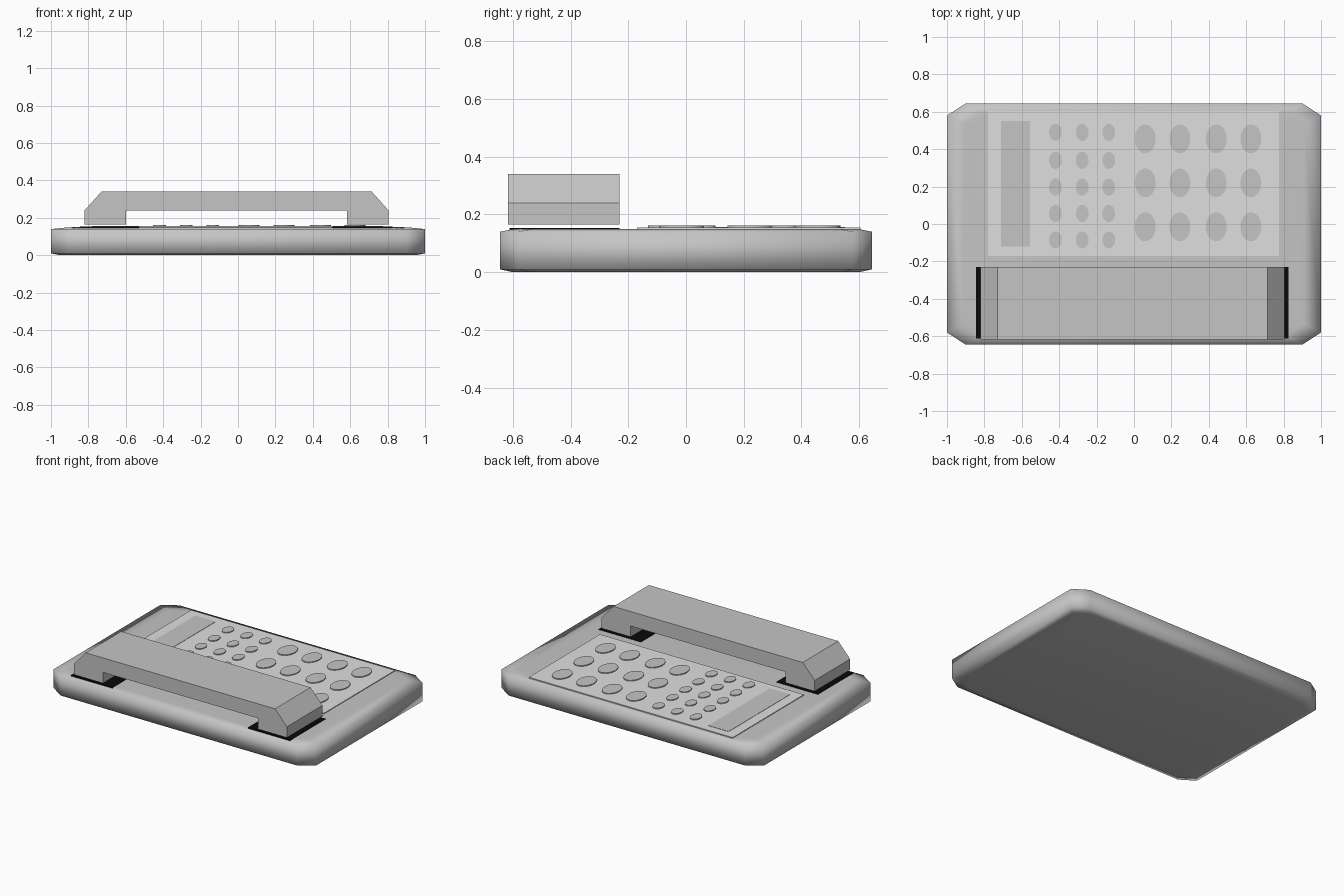
import bpy, bmesh, math

if "Cube" in bpy.data.objects:
    bpy.data.objects.remove(bpy.data.objects["Cube"])


def material(name, value):
    m = bpy.data.materials.new(name)
    m.diffuse_color = (value, value, value, 1)
    m.use_nodes = True
    m.node_tree.nodes["Principled BSDF"].inputs["Base Color"].default_value = m.diffuse_color
    return m


GREY = material("mid grey", 0.56)
LIGHT = material("light grey", 0.74)
BLACK = material("black", 0.003)


def finish(bm, name, mat):
    bmesh.ops.recalc_face_normals(bm, faces=bm.faces)
    me = bpy.data.meshes.new(name)
    bm.to_mesh(me)
    bm.free()
    me.materials.append(mat)
    ob = bpy.data.objects.new(name, me)
    bpy.context.collection.objects.link(ob)
    return ob


def smooth(ob, degrees):
    bpy.ops.object.select_all(action='DESELECT')
    ob.select_set(True)
    bpy.context.view_layer.objects.active = ob
    bpy.ops.object.shade_smooth_by_angle(angle=math.radians(degrees))


def loft(name, loops, mat):
    """Skin a stack of equal point loops and cap both ends."""
    bm = bmesh.new()
    rings = [[bm.verts.new(p) for p in loop] for loop in loops]
    n = len(rings[0])
    for a, b in zip(rings, rings[1:]):
        for i in range(n):
            j = (i + 1) % n
            bm.faces.new((a[i], a[j], b[j], b[i]))
    bm.faces.new(rings[0][::-1])
    bm.faces.new(rings[-1])
    return finish(bm, name, mat)


def box(name, x0, x1, y0, y1, z0, z1, mat):
    rect = [(x0, y0), (x1, y0), (x1, y1), (x0, y1)]
    return loft(name, [[(x, y, z) for x, y in rect] for z in (z0, z1)], mat)


def button(name, x, y, rx, ry, z0, z1, sides=24):
    pts = [(x + rx * math.cos(2 * math.pi * i / sides),
            y + ry * math.sin(2 * math.pi * i / sides)) for i in range(sides)]
    ob = loft(name, [[(px, py, z) for px, py in pts] for z in (z0, z1)], GREY)
    smooth(ob, 40)


def octagon(hx, hy, z, cx=0.1, cy=0.065):
    return [(hx, -hy + cy, z), (hx, hy - cy, z), (hx - cx, hy, z), (-hx + cx, hy, z),
            (-hx, hy - cy, z), (-hx, -hy + cy, z), (-hx + cx, -hy, z), (hx - cx, -hy, z)]


# Body with cut corners and soft top and bottom edges
body = loft("body", [octagon(0.95, 0.60, 0.0), octagon(1.0, 0.645, 0.01),
                     octagon(1.0, 0.645, 0.14), octagon(0.91, 0.60, 0.149),
                     octagon(0.88, 0.585, 0.15)], GREY)
smooth(body, 85)

# Keypad plate and display
box("keypad_plate", -0.78, 0.775, -0.17, 0.605, 0.143, 0.155, LIGHT)
box("display", -0.71, -0.555, -0.12, 0.55, 0.15, 0.157, GREY)

# Small and large oval buttons
for x in (-0.42, -0.277, -0.135):
    for y in (0.49, 0.34, 0.197, 0.056, -0.085):
        button("small_button", x, y, 0.034, 0.046, 0.15, 0.161)
for x in (0.06, 0.245, 0.44, 0.625):
    for y in (0.455, 0.22, -0.015):
        button("large_button", x, y, 0.056, 0.077, 0.15, 0.161)

# Black cradle pads under the handset
box("left_cradle_pad", -0.845, -0.53, -0.612, -0.23, 0.146, 0.154, BLACK)
box("right_cradle_pad", 0.505, 0.827, -0.612, -0.23, 0.146, 0.154, BLACK)

# Handset: sloped grip with an earpiece and a mouthpiece
Y0, Y1 = -0.617, -0.23
grip = [(-0.82, 0.24), (0.805, 0.24), (0.715, 0.34), (-0.73, 0.34)]
loft("handset_grip", [[(x, y, z) for x, z in grip] for y in (Y0, Y1)], GREY)
box("earpiece", -0.82, -0.598, Y0, Y1, 0.165, 0.24, GREY)
box("mouthpiece", 0.583, 0.805, Y0, Y1, 0.165, 0.24, GREY)
